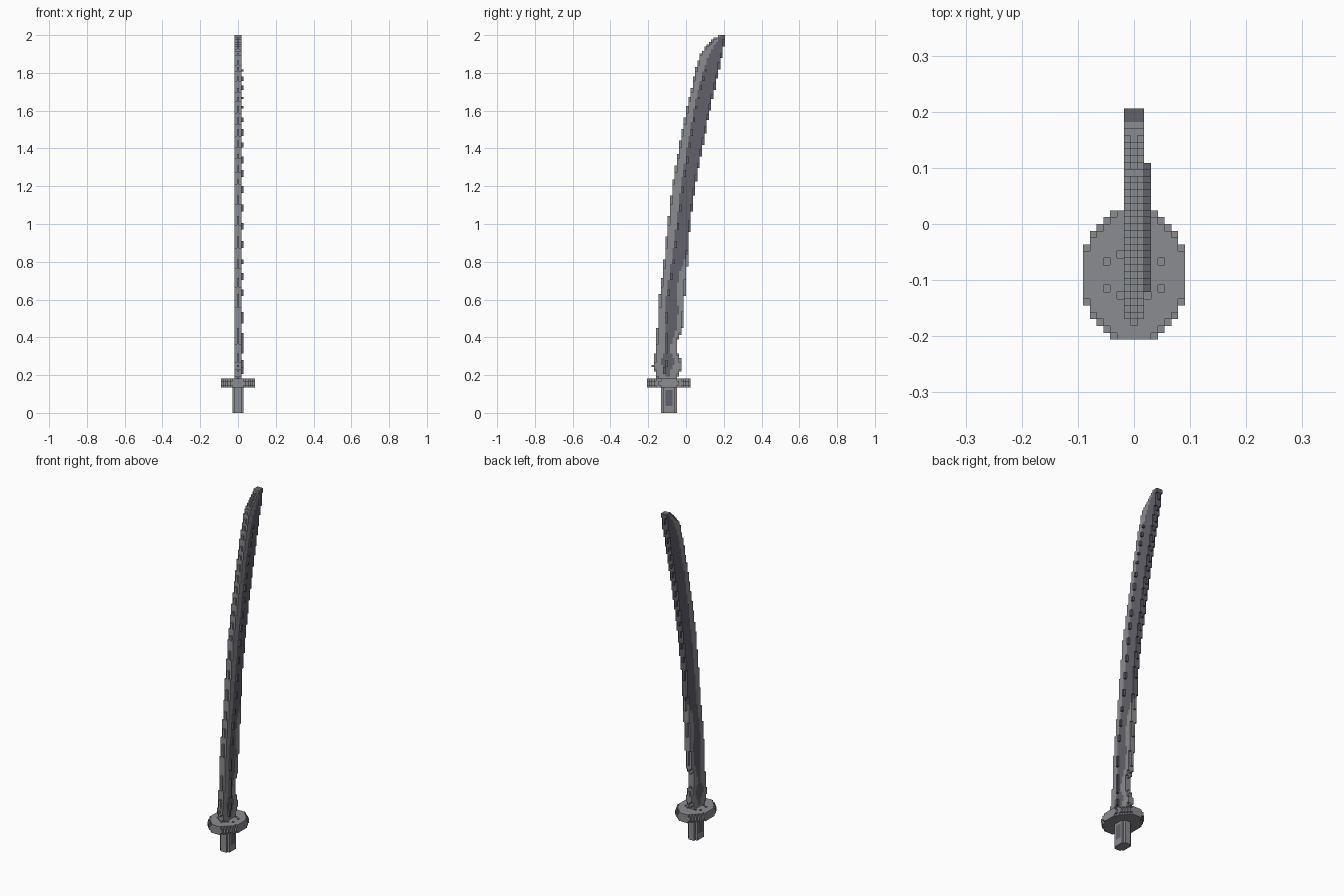
import bpy, bmesh, math
from mathutils import Vector

cube = bpy.data.objects.get("Cube")
if cube:
    bpy.data.objects.remove(cube)

ROWS = 165
V = 2.0 / ROWS          # edge length of one block
LIGHT, DARK = 0, 1


def material(name, rgb):
    m = bpy.data.materials.new(name)
    m.use_nodes = True
    m.diffuse_color = (*rgb, 1)
    m.node_tree.nodes["Principled BSDF"].inputs["Base Color"].default_value = (*rgb, 1)
    return m


MATS = [material("light_steel", (0.26, 0.262, 0.28)),
        material("dark_steel", (0.122, 0.118, 0.142))]


def build_blocks(name, cells):
    """Skin a set of blocks {(i, j, k): colour}, keeping only the outer faces."""
    bm = bmesh.new()
    verts = {}

    def corner(p):
        if p not in verts:
            verts[p] = bm.verts.new(((p[0] - 0.5) * V, p[1] * V, p[2] * V))
        return verts[p]

    for (i, j, k), colour in cells.items():
        for axis in range(3):
            for side in (0, 1):
                step = [0, 0, 0]
                step[axis] = 2 * side - 1
                if (i + step[0], j + step[1], k + step[2]) in cells:
                    continue
                quad = []
                for a, b in ((0, 0), (1, 0), (1, 1), (0, 1)):
                    p = [i, j, k]
                    p[axis] += side
                    p[(axis + 1) % 3] += a
                    p[(axis + 2) % 3] += b
                    quad.append(corner(tuple(p)))
                face = bm.faces.new(quad if side else quad[::-1])
                face.material_index = colour
    mesh = bpy.data.meshes.new(name)
    bm.to_mesh(mesh)
    bm.free()
    for m in MATS:
        mesh.materials.append(m)
    obj = bpy.data.objects.new(name, mesh)
    bpy.context.collection.objects.link(obj)
    return obj


def along(points, z):
    """Read y from a (z, y) profile at height z."""
    for (z0, y0), (z1, y1) in zip(points, points[1:]):
        if z <= z1:
            return y0 + (y1 - y0) * max(0, z - z0) / (z1 - z0)
    return points[-1][1]


# Side profiles of the curved blade
SPINE = [(0.18, -0.145), (0.235, -0.163), (0.25, -0.176), (0.262, -0.163), (0.32, -0.157),
         (0.4, -0.148), (0.6, -0.137), (0.8, -0.11), (1.0, -0.09), (1.2, -0.068), (1.4, -0.032),
         (1.6, 0.008), (1.8, 0.053), (1.9, 0.083), (1.95, 0.12), (1.98, 0.155), (2.0, 0.182)]
EDGE = [(0.18, -0.055), (0.23, -0.03), (0.27, -0.03), (0.32, -0.05), (0.38, -0.05),
        (0.44, -0.025), (0.6, -0.014), (0.8, 0.002), (1.0, 0.015), (1.2, 0.044),
        (1.4, 0.08), (1.6, 0.12), (1.8, 0.165), (1.9, 0.187), (1.97, 0.2), (2.0, 0.2055)]
MID = [(0.18, -0.115), (0.36, -0.098), (0.5, -0.106), (0.6, -0.1), (0.7, -0.085),
       (0.8, -0.07), (1.0, -0.045), (1.2, -0.02), (1.4, 0.012), (1.6, 0.047),
       (1.8, 0.095), (1.9, 0.13), (1.97, 0.172), (2.0, 0.19)]
DARK_END = [(0.33, -0.09), (0.45, -0.05), (0.55, -0.04), (0.65, -0.05),
            (0.75, -0.03), (0.85, 0.01), (0.9, 0.3), (2.0, 0.3)]

# Blade: three blocks thick, with one-block spine and cutting edge
blade = {}
for k in range(15, ROWS):
    z = (k + 0.5) * V
    s, e, m = (along(p, z) / V for p in (SPINE, EDGE, MID))
    for j in range(math.floor(s), math.floor(e) + 1):
        y = (j + 0.5) * V
        if z < 0.34:    # dark diamond near the base
            dark = abs(y + 0.097) < 0.032 * (1.2 - abs(z - 0.27) / 0.07)
        else:
            dark = j >= math.floor(m) and y < along(DARK_END, z)
        full = math.floor(s + 0.5) <= j <= math.floor(e - 0.5)
        for i in ((-1, 0, 1) if full else (0,)):
            blade[i, j, k] = DARK if dark else LIGHT
    # Small raised studs along the ridge line on the left face
    long_stud = 0.2 < z < 0.28 or 0.31 < z < 0.43
    if long_stud or (0.45 < z < 1.82 and m % 1 < 0.4):
        blade[2, math.floor(m), k] = DARK
build_blocks("blade", blade)

# Guard: oval disc with a stepped rim and small sockets
SOCKETS = {(4, -6), (-4, -6), (4, -10), (-4, -10), (2, -11), (-2, -5), (-2, -11), (2, -5)}
guard = {}
for i in range(-7, 8):
    for j in range(-17, 2):
        r = (i / 7.5) ** 2 + ((j + 8) / 9.5) ** 2
        for k in range(11, 15):
            outer = k in (11, 14) and r > 0.985
            socket = k == 14 and (i, j) in SOCKETS
            if r <= 1.065 and not outer and not socket:
                guard[i, j, k] = LIGHT
build_blocks("guard", guard)

# Handle stub: chamfered post with a dark panel on each side
handle = {}
for i in range(-2, 3):
    for j in range(-11, -4):
        if abs(i) == 2 and abs(j + 8) == 3:
            continue
        for k in range(0, 11):
            panel = abs(i) == 2 and abs(j + 8) <= 1 and 3 <= k <= 9
            handle[i, j, k] = DARK if panel else LIGHT
build_blocks("handle", handle)
